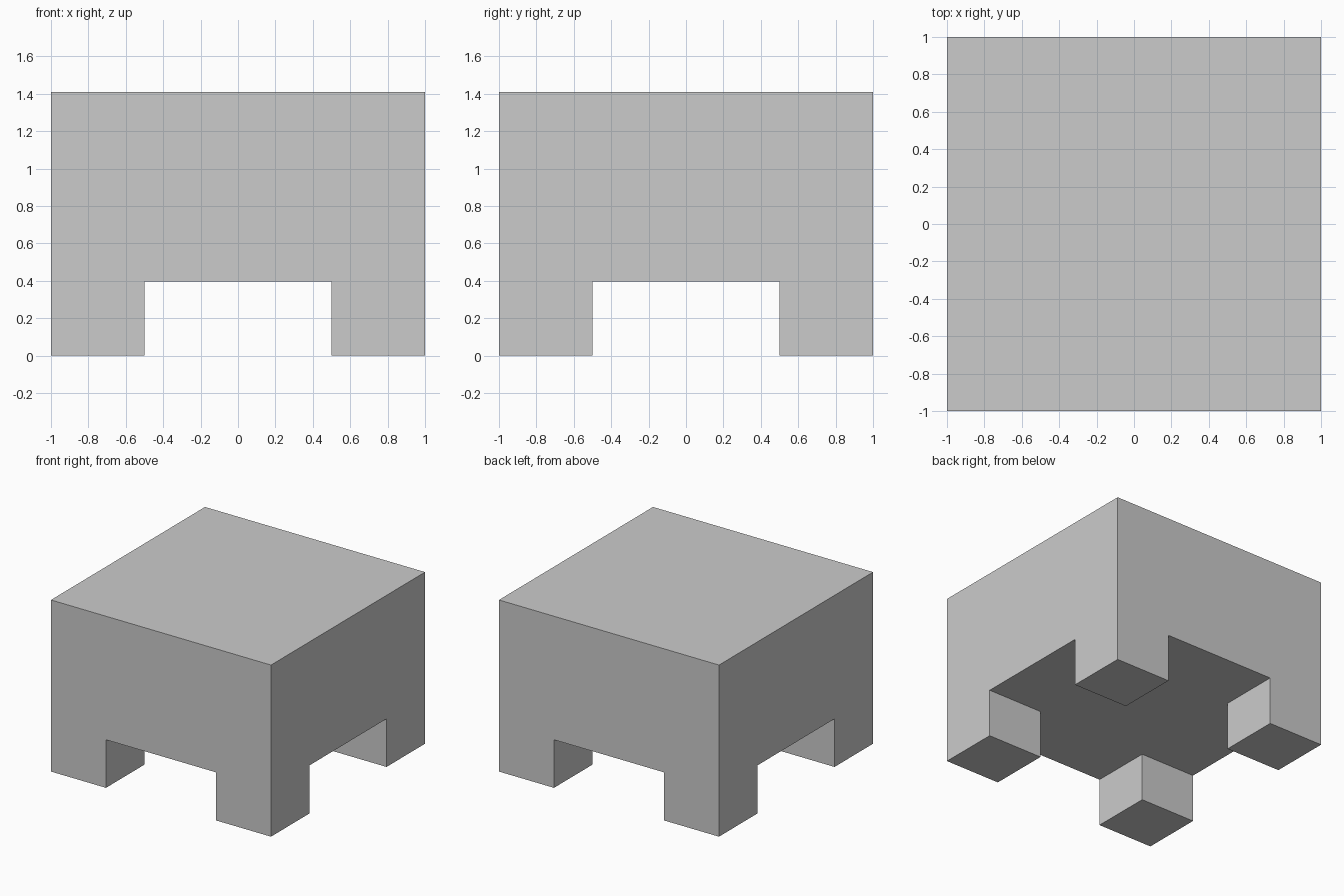
import bpy
import bmesh
from mathutils import Matrix, Vector

if "Cube" in bpy.data.objects:
    bpy.data.objects.remove(bpy.data.objects["Cube"])

TOP, LEG, INNER = 1.41, 0.395, 0.5

bm = bmesh.new()

# Body: a block raised above the ground by the leg height
bmesh.ops.create_cube(bm, size=1, matrix=Matrix.Translation((0, 0, (TOP + LEG) / 2))
                      @ Matrix.Diagonal((2, 2, TOP - LEG, 1)))

# Cut lines along the inner sides of the legs
for axis in (Vector((1, 0, 0)), Vector((0, 1, 0))):
    for side in (-INNER, INNER):
        bmesh.ops.bisect_plane(bm, geom=bm.verts[:] + bm.edges[:] + bm.faces[:],
                               plane_co=axis * side, plane_no=axis)

# Legs: the four underside corners pulled down to the ground
corners = []
for face in bm.faces:
    c = face.calc_center_median()
    if face.normal.z < -0.9 and min(abs(c.x), abs(c.y)) > INNER:
        corners.append(face)
feet = bmesh.ops.extrude_discrete_faces(bm, faces=corners)["faces"]
for foot in feet:
    bmesh.ops.translate(bm, verts=foot.verts[:], vec=(0, 0, -LEG))

bmesh.ops.remove_doubles(bm, verts=bm.verts[:], dist=1e-5)
bmesh.ops.recalc_face_normals(bm, faces=bm.faces[:])

mesh = bpy.data.meshes.new("block_with_legs")
bm.to_mesh(mesh)
bm.free()
bpy.context.collection.objects.link(bpy.data.objects.new("block_with_legs", mesh))
